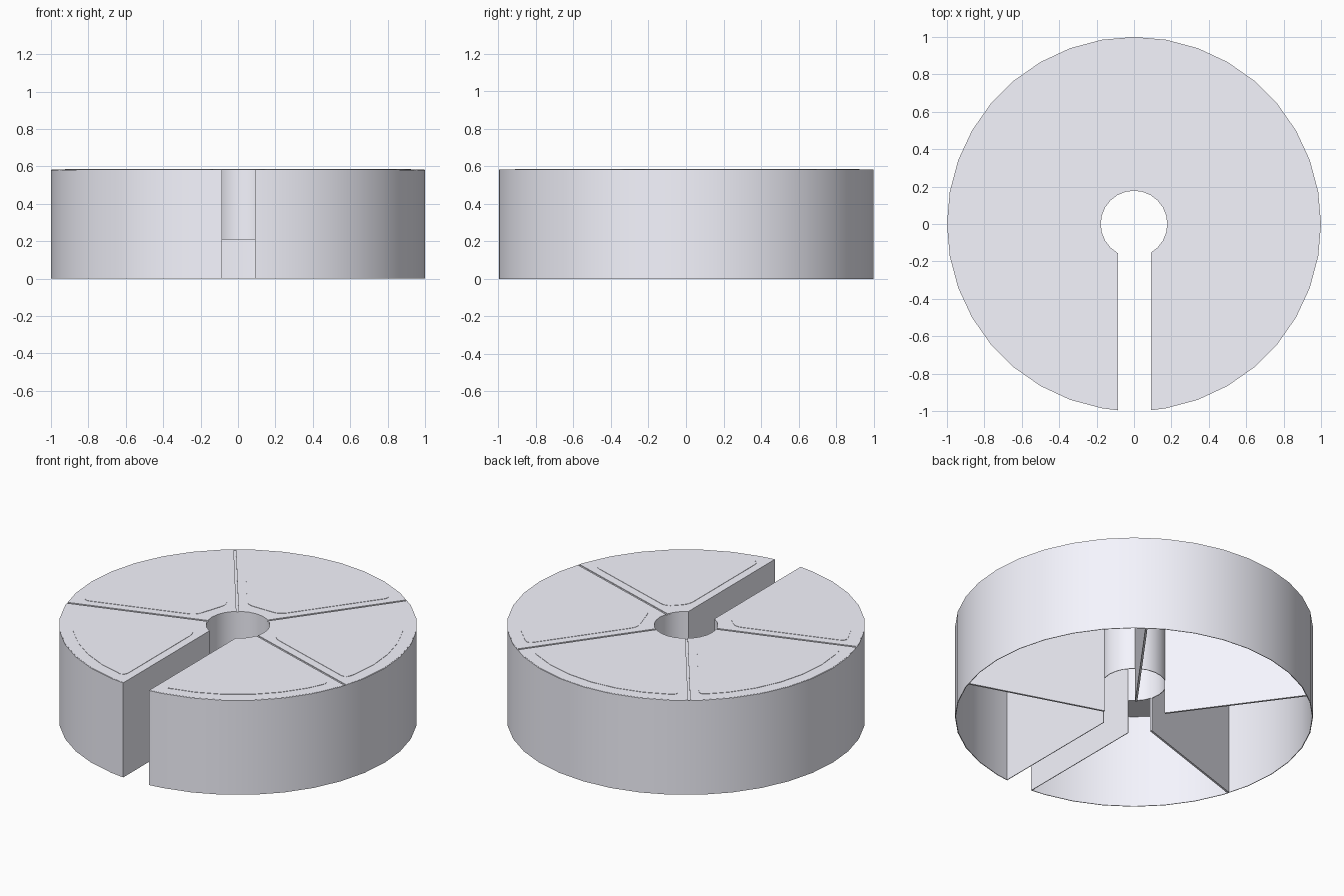
import bpy, bmesh
from math import sin, cos, asin, radians, degrees, floor
from mathutils import Vector

if "Cube" in bpy.data.objects:
    bpy.data.objects.remove(bpy.data.objects["Cube"])

R, HUB = 1.0, 0.178                  # outer radius, hole radius
SLOT_L, SLOT_R = 0.085, 0.09         # slot half widths
TOP, UNDER, DIV = 0.583, 0.577, 0.006  # plate top, plate underside, divider half width
WALL = 0.004

# pale blue-grey plastic
plastic = bpy.data.materials.new("pale_plastic")
plastic.diffuse_color = (0.92, 0.92, 1.0, 1)
plastic.use_nodes = True
plastic.node_tree.nodes["Principled BSDF"].inputs["Base Color"].default_value = plastic.diffuse_color


def polar(r, a):
    return Vector((r * cos(radians(a)), r * sin(radians(a))))


def prism(name, outline, z0, z1):
    """Extrude a closed 2D outline between two heights."""
    bm = bmesh.new()
    face = bm.faces.new([bm.verts.new((p[0], p[1], z0)) for p in outline])
    up = bmesh.ops.extrude_face_region(bm, geom=[face])["geom"]
    bmesh.ops.translate(bm, vec=(0, 0, z1 - z0),
                        verts=[g for g in up if isinstance(g, bmesh.types.BMVert)])
    bmesh.ops.recalc_face_normals(bm, faces=bm.faces)
    mesh = bpy.data.meshes.new(name)
    bm.to_mesh(mesh)
    bm.free()
    mesh.materials.append(plastic)
    for p in mesh.polygons:
        p.use_smooth = True
    mesh.set_sharp_from_angle(angle=radians(25))
    ob = bpy.data.objects.new(name, mesh)
    bpy.context.collection.objects.link(ob)
    return ob


def arc(r, a0, a1, step=10):
    """Arc points on a regular polygon grid, with exact ends."""
    mids = [k * step for k in range(floor(a0 / step), floor(a1 / step) + 2)
            if a0 + 1 < k * step < a1 - 1]
    return [polar(r, a) for a in [a0] + mids + [a1]]


def ends(r, a0, a1, o0, o1):
    """Angles at radius r of lines parallel to two rays, offset inwards."""
    return a0 + degrees(asin(o0 / r)), a1 - degrees(asin(o1 / r))


def round_corners(pts, corners, size, n=5):
    out = []
    for i, p in enumerate(pts):
        if i not in corners:
            out.append(p)
            continue
        a = p + (pts[i - 1] - p).normalized() * size
        b = p + (pts[(i + 1) % len(pts)] - p).normalized() * size
        for k in range(n + 1):
            t = k / n
            out.append(a * (1 - t) ** 2 + p * 2 * t * (1 - t) + b * t * t)
    return out


def ring(name, r0, r1, z0, z1, step):
    o = arc(r1, *ends(r1, -90, 270, SLOT_R, SLOT_L), step)
    i = arc(r0, *ends(r0, -90, 270, SLOT_R, SLOT_L), step)
    prism(name, o + i[::-1], z0, z1)


# outer wall and hub sleeve, both open at the slot
ring("outer_wall", R - WALL, R, 0, TOP - 0.001, 10)
ring("hub_sleeve", HUB, HUB + WALL, 0.21, UNDER, 15)

# slot walls
for x0, t, name in ((-SLOT_L, -WALL, "slot_wall_left"), (SLOT_R, WALL, "slot_wall_right")):
    prism(name, [(x0, -0.155), (x0 + t, -0.155), (x0 + t, -0.993), (x0, -0.993)], 0, UNDER)

# five top sectors with raised rounded panels, dividers between them
for k in range(5):
    a0, a1 = -90 + 72 * k, -18 + 72 * k
    o0 = SLOT_R if k == 0 else DIV
    o1 = SLOT_L if k == 4 else DIV
    rp = R - WALL
    outer = arc(rp, *ends(rp, a0, a1, o0, o1))
    inner = arc(HUB, *ends(HUB, a0, a1, o0, o1), 15)
    prism(f"top_sector_{k + 1}", outer + inner[::-1], UNDER, TOP)

    p0, p1 = o0 + 0.05, o1 + 0.05
    rim = arc(0.925, *ends(0.925, a0, a1, p0, p1))
    neck = [polar(0.27, a) for a in ends(0.27, a0, a1, p0, p1)]
    pts = rim + neck[::-1]
    n = len(rim)
    prism(f"raised_panel_{k + 1}",
          round_corners(pts, {0, n - 1, n, n + 1}, 0.045), TOP - 0.002, TOP + 0.002)

    if k < 4:
        d = polar(1, a1)
        s = Vector((-d.y, d.x)) * DIV
        prism(f"divider_{k + 1}", [d * HUB - s, d * 0.996 - s, d * 0.996 + s, d * HUB + s],
              0, TOP - 0.005)
